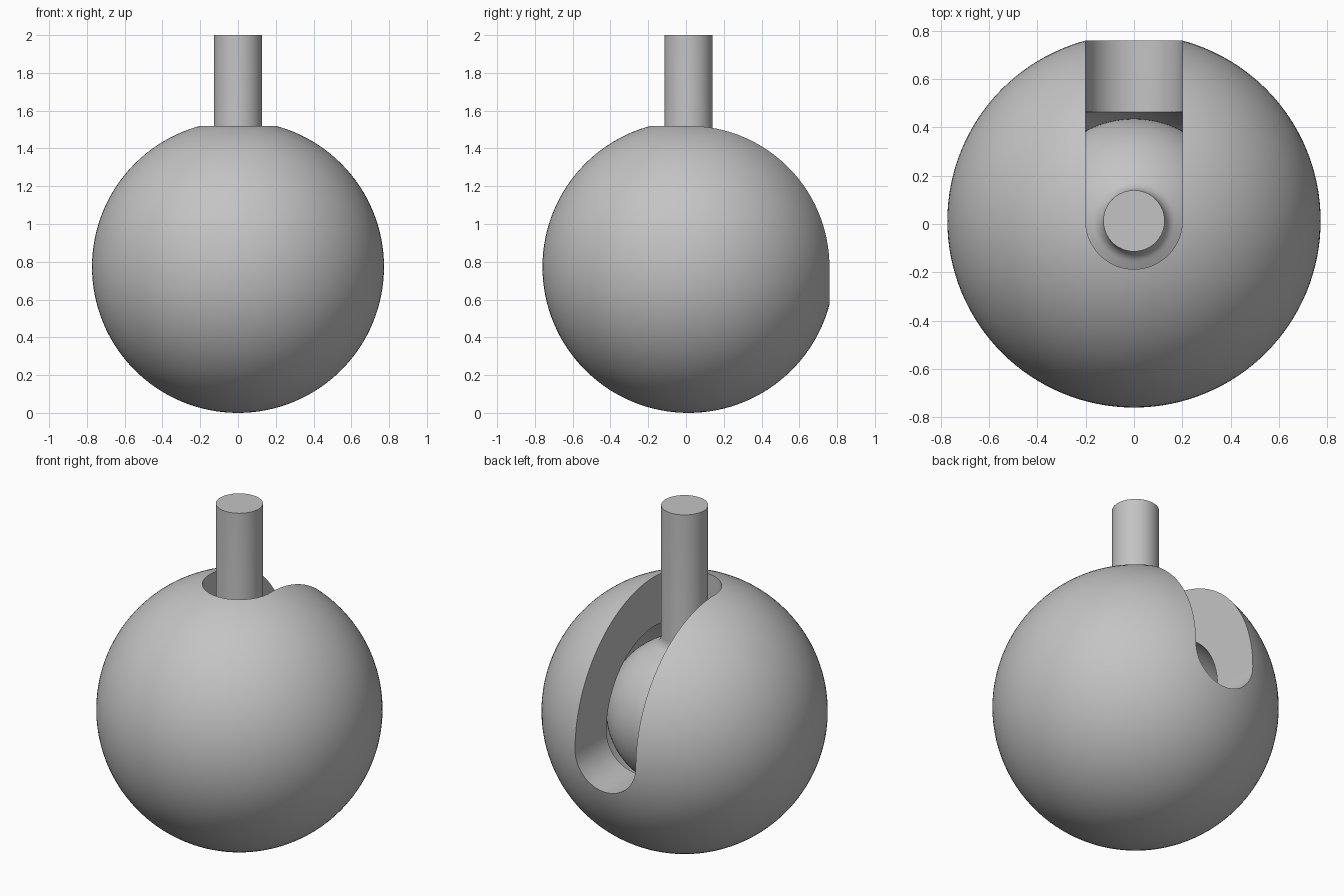
import bpy, bmesh
from math import sin, cos, pi, sqrt, atan2, radians
from mathutils import Vector

if "Cube" in bpy.data.objects:
    bpy.data.objects.remove(bpy.data.objects["Cube"], do_unlink=True)

CENTRE = Vector((0, 0.013, 0.773))
SHELL_R, SOCKET_R, BALL_R = 0.773, 0.494, 0.424
SLOT_R, STEM_R, FILLET_R = 0.2, 0.127, 0.07
STEM_TOP = 2 - CENTRE.z

grey = bpy.data.materials.new("plain grey")
grey.use_nodes = True
grey.diffuse_color = (0.55, 0.55, 0.55, 1)
grey.node_tree.nodes["Principled BSDF"].inputs["Base Color"].default_value = grey.diffuse_color


def make_object(name, bm):
    bmesh.ops.recalc_face_normals(bm, faces=bm.faces[:])
    mesh = bpy.data.meshes.new(name)
    bm.to_mesh(mesh)
    bm.free()
    mesh.materials.append(grey)
    obj = bpy.data.objects.new(name, mesh)
    obj.location = CENTRE
    bpy.context.collection.objects.link(obj)
    return obj


def sphere(name, radius, segments, rings):
    bm = bmesh.new()
    bmesh.ops.create_uvsphere(bm, u_segments=segments, v_segments=rings, radius=radius)
    return make_object(name, bm)


def activate(obj):
    bpy.ops.object.select_all(action="DESELECT")
    obj.select_set(True)
    bpy.context.view_layer.objects.active = obj


def slot_cutter(name, reach=1.2, steps=40):
    # rounded groove running down from the top and out through the back
    bm = bmesh.new()
    loops = []
    for i in range(steps + 1):
        t = pi * i / steps
        x, d = SLOT_R * cos(t), SLOT_R * sin(t)
        if i in (0, steps):
            d = 0
        path = ((-d, reach), (-d, -d), (reach, -d), (reach, reach))
        loops.append([bm.verts.new((x, y, z)) for y, z in path])
    for a, b in zip(loops, loops[1:]):
        for k in range(4):
            n = (k + 1) % 4
            bm.faces.new((a[k], a[n], b[n], b[k]))
    bm.faces.new(loops[0])
    bm.faces.new(loops[-1])
    bmesh.ops.remove_doubles(bm, verts=bm.verts[:], dist=1e-6)
    return make_object(name, bm)


# Hollow outer shell with the slot
shell = sphere("socket_shell", SHELL_R, 128, 64)
cutters = [sphere("socket_cutter", SOCKET_R, 96, 48), slot_cutter("slot_cutter")]
for cutter in cutters:
    cutter.hide_render = True
    mod = shell.modifiers.new(cutter.name, "BOOLEAN")
    mod.operation = "DIFFERENCE"
    mod.solver = "EXACT"
    mod.object = cutter
activate(shell)
for cutter in cutters:
    bpy.ops.object.modifier_apply(modifier=cutter.name)
    bpy.data.objects.remove(cutter, do_unlink=True)

# Ball and stem turned from one profile, with a fillet at the neck
fx = STEM_R + FILLET_R
fz = sqrt((BALL_R + FILLET_R) ** 2 - fx ** 2)
neck = atan2(fz, fx)
profile = []
for i in range(41):
    a = -pi / 2 + (neck + pi / 2) * i / 40
    profile.append((BALL_R * cos(a), BALL_R * sin(a)))
for i in range(1, 9):
    a = neck + pi - neck * i / 8
    profile.append((fx + FILLET_R * cos(a), fz - FILLET_R * abs(sin(a))))
profile += [(STEM_R, STEM_TOP), (0, STEM_TOP)]

bm = bmesh.new()
verts = [bm.verts.new((r, 0, z)) for r, z in profile]
edges = [bm.edges.new(pair) for pair in zip(verts, verts[1:])]
bmesh.ops.spin(bm, geom=verts + edges, cent=(0, 0, 0), axis=(0, 0, 1),
               angle=2 * pi, steps=72, use_duplicate=False)
bmesh.ops.remove_doubles(bm, verts=bm.verts[:], dist=1e-5)
ball_stem = make_object("ball_and_stem", bm)

# Smooth surfaces with crisp edges
for obj in (shell, ball_stem):
    activate(obj)
    bpy.ops.object.shade_smooth_by_angle(angle=radians(30))
